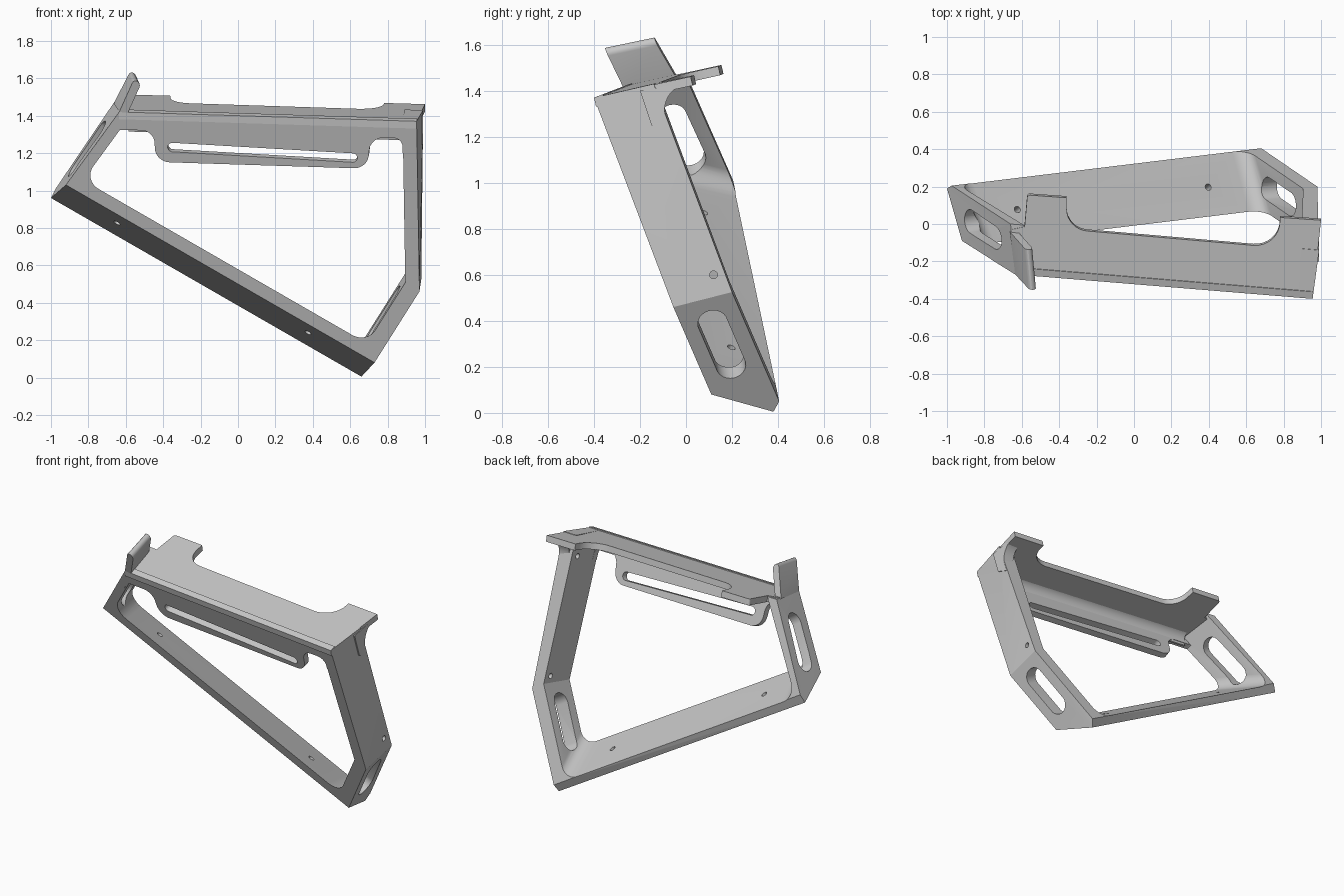
import bpy, bmesh, math
from mathutils import Vector, Matrix

old = bpy.data.objects.get("Cube")
if old:
    bpy.data.objects.remove(old, do_unlink=True)

grey = bpy.data.materials.new("light grey")
grey.use_nodes = True
grey.diffuse_color = (0.58, 0.58, 0.58, 1)
grey.node_tree.nodes["Principled BSDF"].inputs["Base Color"].default_value = (0.58, 0.58, 0.58, 1)

V = Vector


def finish(name, bm):
    bmesh.ops.recalc_face_normals(bm, faces=bm.faces)
    mesh = bpy.data.meshes.new(name)
    bm.to_mesh(mesh)
    bm.free()
    mesh.materials.append(grey)
    ob = bpy.data.objects.new(name, mesh)
    bpy.context.collection.objects.link(ob)
    return ob


def loft(name, low, high):
    """Solid between two loops with the same number of points."""
    bm = bmesh.new()
    a = [bm.verts.new(p) for p in low]
    b = [bm.verts.new(p) for p in high]
    n = len(a)
    bm.faces.new(a)
    bm.faces.new(b)
    for i in range(n):
        j = (i + 1) % n
        bm.faces.new((a[i], a[j], b[j], b[i]))
    return finish(name, bm)


def prism(name, pts, vec):
    return loft(name, pts, [p + vec for p in pts])


def hull(name, pts):
    bm = bmesh.new()
    for p in pts:
        bm.verts.new(p)
    bmesh.ops.convex_hull(bm, input=bm.verts)
    bmesh.ops.dissolve_limit(bm, angle_limit=math.radians(3), verts=bm.verts, edges=bm.edges)
    return finish(name, bm)


def fillet(pts, radii, seg=8):
    """Round the corners of a 3D loop."""
    out = []
    for i, (p, r) in enumerate(zip(pts, radii)):
        if r == 0:
            out.append(p)
            continue
        u = (pts[i - 1] - p).normalized()
        w = (pts[(i + 1) % len(pts)] - p).normalized()
        half = u.angle(w) / 2
        c = p + (u + w).normalized() * (r / math.sin(half))
        s = (p + u * (r / math.tan(half)) - c).normalized()
        e = (p + w * (r / math.tan(half)) - c).normalized()
        out += [c + s.slerp(e, k / seg).normalized() * r for k in range(seg + 1)]
    return out


def stadium(c, along, across, h, r, depth):
    """Slot-shaped cutter (a round one when h is 0)."""
    u = along.normalized()
    nrm = u.cross(across).normalized()
    w = nrm.cross(u)
    pts = []
    for k in range(24):
        a = 2 * math.pi * (k + 0.5) / 24
        side = h if math.cos(a) > 0 else -h
        pts.append(c + u * (side + r * math.cos(a)) + w * (r * math.sin(a)) - nrm * depth)
    return prism("cutter", pts, nrm * 2 * depth)


def cut(ob, cutters):
    for c in cutters:
        m = ob.modifiers.new("cut", 'BOOLEAN')
        m.operation, m.solver, m.object = 'DIFFERENCE', 'EXACT', c
    dg = bpy.context.evaluated_depsgraph_get()
    mesh = bpy.data.meshes.new_from_object(ob.evaluated_get(dg))
    ob.modifiers.clear()
    ob.data = mesh
    for c in cutters:
        bpy.data.objects.remove(c, do_unlink=True)


# Outer corners: front loop, then back loop
A, B, C = V((-.635, -.27, 1.42)), V((.955, -.40, 1.37)), V((.97, -.055, .46))
D, E = V((.73, .11, .08)), V((-.92, -.09, 1.03))
A2, B2, C2 = V((-.66, 0, 1.475)), V((.99, -.14, 1.43)), V((.98, .20, .525))
D2, D3 = V((.68, .405, .05)), V((.66, .38, .005))
E2, E3 = V((-.975, .205, 1.01)), V((-1, .19, .96))
corners = [A, B, C, D, E, A2, B2, C2, D2, D3, E2, E3]
middle = sum(corners, V((0, 0, 0))) / len(corners)


def plane(p, q, r, t):
    """Plane through three points, moved inward by t."""
    n = (q - p).cross(r - p).normalized()
    if n.dot(p - middle) < 0:
        n = -n
    return n, n.dot(p) - t


def meet(*planes):
    return Matrix([p[0] for p in planes]).inverted() @ V([p[1] for p in planes])


front = plane(A, B, C, 0)
back_dir = -front[0]

# Frame walls: hull hollowed by a rounded opening
frame = hull("frame_walls", corners)
walls = [plane(A, B, B2, -.02), plane(E, A, A2, .06), plane(E, D, D3, .055),
         plane(C, D, C2, .09), plane(B, C, C2, .075)]


def opening(face):
    pts = [meet(walls[i], walls[(i + 1) % 5], face) for i in range(5)]
    return fillet(pts, [0, .09, .09, 0, 0])


cutters = [loft("cutter", opening(plane(A, B, C, -.1)), opening(plane(A2, B2, C2, -.15)))]
cutters.append(stadium(V((.85, .155, .30)), C - D, C2 - C, .115, .065, .16))
cutters.append(stadium(V((-.81, -.03, 1.225)), A - E, A2 - A, .12, .065, .12))
for y, z in ((-.145, 1.29), (.12, .60)):
    cutters.append(stadium(V((.94, y, z)), V((0, 1, 0)), V((0, 0, 1)), 0, .017, .1))
for p in ((-.633, .07, .853), (.388, .19, .268)):
    cutters.append(stadium(V(p), D - E, D3 - D, 0, .018, .08))
cut(frame, cutters)


# Front plate with hanging slotted lip
def on_front(x, z):
    n, d = front
    return V((x, (d - n.x * x - n.z * z) / n.y, z))


lip = [(-.635, 1.42, 0), (.955, 1.37, 0), (.957, 1.2, 0), (.88, 1.2, 0), (.88, 1.28, .05),
       (.71, 1.285, .08), (.69, 1.117, .08), (-.44, 1.153, .08), (-.45, 1.32, .07),
       (-.645, 1.325, .04), (-.70, 1.24, 0), (-.765, 1.24, 0)]
face_plate = prism("front_plate", fillet([on_front(x, z) for x, z, r in lip], [r for x, z, r in lip]),
                   back_dir * .04)
s, e = on_front(-.35, 1.231), on_front(.612, 1.175)
cut(face_plate, [stadium((s + e) / 2, e - s, on_front(0, 1) - on_front(0, 0), (e - s).length / 2, .026, .1)])


# Top plate with two rear hooks
def on_top(x, y):
    return V((x, y, 1.42 - .0135 * (x + .63) + .22 * (y + .27)))


deck = [(-.635, -.27, 0), (.955, -.40, 0), (1, .02, 0), (.78, .035, 0), (.78, -.127, .13),
        (-.36, -.028, .12), (-.36, .14, 0), (-.57, .155, .015), (-.585, -.015, 0), (-.655, -.03, 0)]
top_dir = plane(A, B, B2, 0)[0]
prism("top_plate", fillet([on_top(x, y) for x, y, r in deck], [r for x, y, r in deck]), top_dir * -.04)

# Rounded inside corner between front plate and top plate
down = (on_front(0, 0) - on_front(0, 1)).normalized()
root = A.lerp(B, .03) + back_dir * .035 + down * .05
r = .07
center = root + (back_dir + down) * r
arc = [center - (back_dir * math.cos(k * math.pi / 16) + down * math.sin(k * math.pi / 16)) * r
       for k in range(9)]
rim = [root + back_dir * r - down * .025, root - back_dir * .01 - down * .025,
       root + down * r - back_dir * .01]
prism("inner_corner", arc + rim, (B - A) * .94)

# Curved web under the right-hand hook
web = [(.025, 1.44, 0), (-.13, 1.395, .12), (-.066, 1.22, 0), (-.15, 1.25, 0), (-.2, 1.40, 0)]
prism("hook_web", fillet([V((.915, y, z)) for y, z, r in web], [r for y, z, r in web]), V((.075, 0, 0)))

# Upright tab continuing the side wall, with a rounded tip
tip_front, tip_back = V((-.565, -.345, 1.575)), V((-.585, -.13, 1.62))
inward = V((.84, .13, -.51)).normalized() * .045
up = (tip_front - A).normalized()
tab = []
for p in (A, V((-.665, -.04, 1.465))):
    tab += [p, p + inward]
for p in (tip_front, tip_back):
    for k in range(9):
        a = math.pi * k / 8
        tab.append(p + inward * (.5 - .5 * math.cos(a)) + up * (.024 * math.sin(a)))
hull("side_tab", tab)

# Shading: smooth on curves, sharp on edges
for ob in bpy.context.scene.objects:
    ob.select_set(ob.type == 'MESH')
    if ob.type == 'MESH':
        bpy.context.view_layer.objects.active = ob
bpy.ops.object.shade_smooth_by_angle(angle=math.radians(25))
